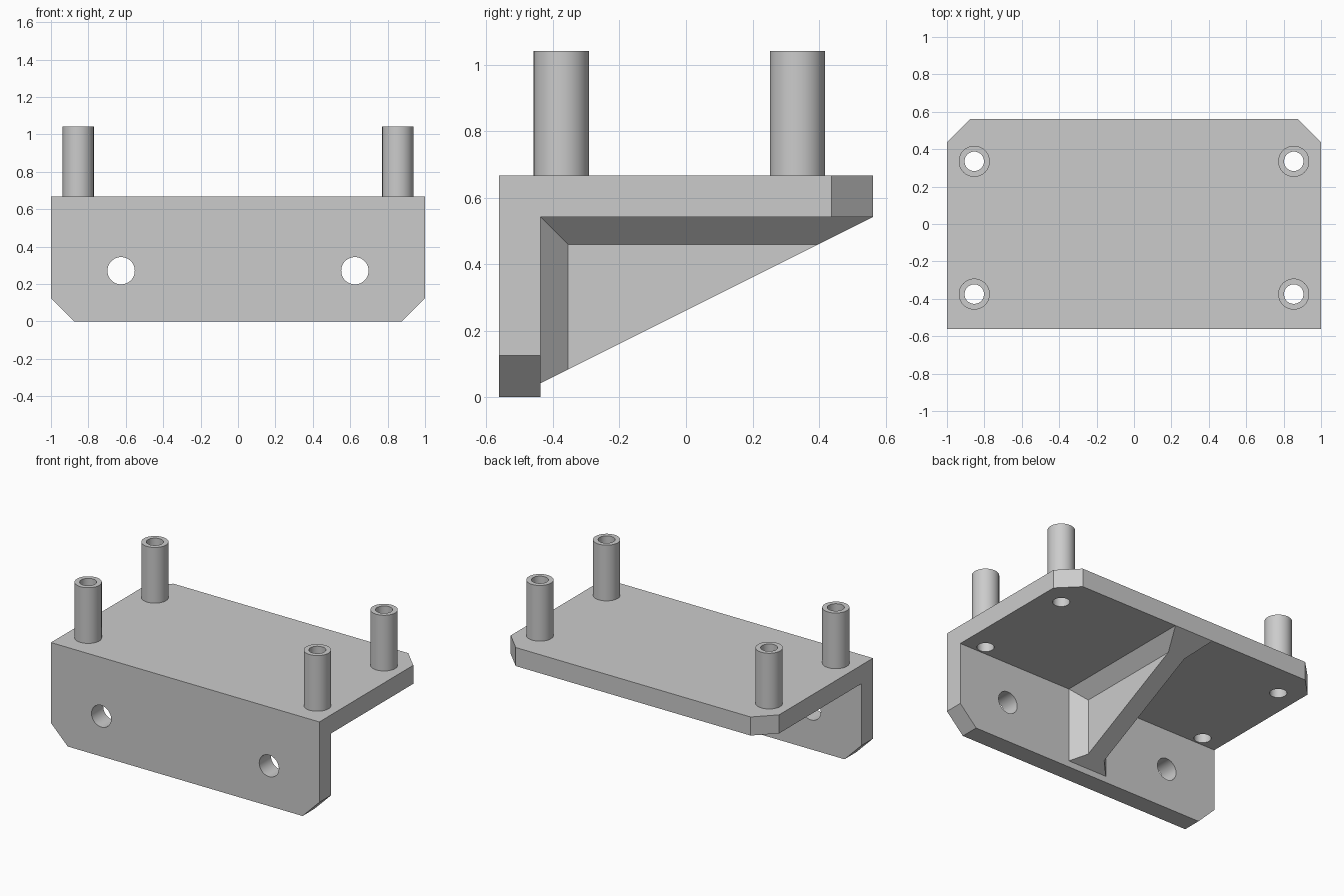
import bpy, bmesh, math
from mathutils import Matrix, Vector

if "Cube" in bpy.data.objects:
    bpy.data.objects.remove(bpy.data.objects["Cube"], do_unlink=True)

# Overall sizes
HALF_X, HALF_Y, TOP, THICK, CHAMFER = 1.0, 0.5625, 0.667, 0.125, 0.125
UNDER, WALL = TOP - THICK, -HALF_Y + THICK
POST_HEIGHT = 0.375

grey = bpy.data.materials.new("plain_grey")
grey.use_nodes = True
grey.diffuse_color = (0.6, 0.6, 0.6, 1)
grey.node_tree.nodes["Principled BSDF"].inputs["Base Color"].default_value = grey.diffuse_color


def make_object(name, bm):
    bmesh.ops.recalc_face_normals(bm, faces=bm.faces)
    mesh = bpy.data.meshes.new(name)
    bm.to_mesh(mesh)
    bm.free()
    mesh.materials.append(grey)
    obj = bpy.data.objects.new(name, mesh)
    bpy.context.collection.objects.link(obj)
    return obj


def cylinder(name, radius, depth, centre, along_y=False):
    bm = bmesh.new()
    turn = Matrix.Rotation(math.pi / 2 if along_y else 0, 4, "X")
    bmesh.ops.create_cone(bm, cap_ends=True, segments=48, radius1=radius, radius2=radius,
                          depth=depth, matrix=Matrix.Translation(centre) @ turn)
    return make_object(name, bm)


def select_only(obj):
    bpy.ops.object.select_all(action="DESELECT")
    obj.select_set(True)
    bpy.context.view_layer.objects.active = obj


def drill(obj, cutter):
    mod = obj.modifiers.new("hole", "BOOLEAN")
    mod.operation, mod.solver, mod.object = "DIFFERENCE", "EXACT", cutter
    select_only(obj)
    bpy.ops.object.modifier_apply(modifier=mod.name)


# Angle bracket: L profile swept across x, free corners chamfered
profile = [(-HALF_Y, 0), (WALL, 0), (WALL, UNDER), (HALF_Y, UNDER), (HALF_Y, TOP), (-HALF_Y, TOP)]
bm = bmesh.new()
end = bm.faces.new([bm.verts.new((-HALF_X, y, z)) for y, z in profile])
swept = bmesh.ops.extrude_face_region(bm, geom=[end])["geom"]
bmesh.ops.translate(bm, vec=(2 * HALF_X, 0, 0), verts=[v for v in swept if isinstance(v, bmesh.types.BMVert)])
bmesh.ops.recalc_face_normals(bm, faces=bm.faces)


def is_corner(edge):
    a, b = (v.co for v in edge.verts)
    same_side = abs(a.x - b.x) < 1e-4
    lower = max(a.z, b.z) < 1e-4
    rear = min(a.y, b.y) > HALF_Y - 1e-4
    return same_side and (lower or rear)


bmesh.ops.bevel(bm, geom=[e for e in bm.edges if is_corner(e)], offset=CHAMFER,
                offset_type="OFFSET", segments=1, affect="EDGES")
bracket = make_object("angle_bracket", bm)

# Centre rib: triangular web with flared feet on the wall and plate
FLARE, WEB, FOOT, RIB_LOW = 0.083, 0.0625, 0.1455, 0.042
slope = (UNDER - RIB_LOW) / (HALF_Y - WALL)
outer = [(WALL, UNDER), (WALL, RIB_LOW), (HALF_Y, UNDER)]
inner = [(WALL + FLARE, UNDER - FLARE), (WALL + FLARE, RIB_LOW + slope * FLARE),
         (HALF_Y - FLARE / slope, UNDER - FLARE)]
bm = bmesh.new()
sides = []
for s in (-1, 1):
    o = [bm.verts.new((s * FOOT, y, z)) for y, z in outer]
    i = [bm.verts.new((s * WEB, y, z)) for y, z in inner]
    bm.faces.new(i)
    bm.faces.new((o[0], o[1], i[1], i[0]))
    bm.faces.new((o[0], i[0], i[2], o[2]))
    sides.append((o, i))
(lo, li), (ro, ri) = sides
bm.faces.new((lo[0], lo[1], ro[1], ro[0]))
bm.faces.new((lo[0], lo[2], ro[2], ro[0]))
for a, b in (((lo[1], li[1]), (ro[1], ri[1])), ((li[1], li[2]), (ri[1], ri[2])),
             ((li[2], lo[2]), (ri[2], ro[2]))):
    bm.faces.new((a[0], a[1], b[1], b[0]))
make_object("centre_rib", bm)

# Hollow posts, bored through the plate
rounded = [bracket]
for side, x in (("right", -0.854), ("left", 0.854)):
    for place, y in (("front", -0.375), ("rear", 0.335)):
        post = cylinder(f"{place}_{side}_post", 0.083, POST_HEIGHT, Vector((x, y, TOP + POST_HEIGHT / 2)))
        bore = cylinder("bore_cutter", 0.052, 1, Vector((x, y, 0.8)))
        drill(post, bore)
        drill(bracket, bore)
        bpy.data.objects.remove(bore, do_unlink=True)
        rounded.append(post)

# Screw holes through the wall
for x in (-0.625, 0.625):
    bore = cylinder("screw_cutter", 0.073, 0.4, Vector((x, -0.5, 0.271)), along_y=True)
    drill(bracket, bore)
    bpy.data.objects.remove(bore, do_unlink=True)

for obj in rounded:
    select_only(obj)
    bpy.ops.object.shade_smooth_by_angle(angle=math.radians(30))
